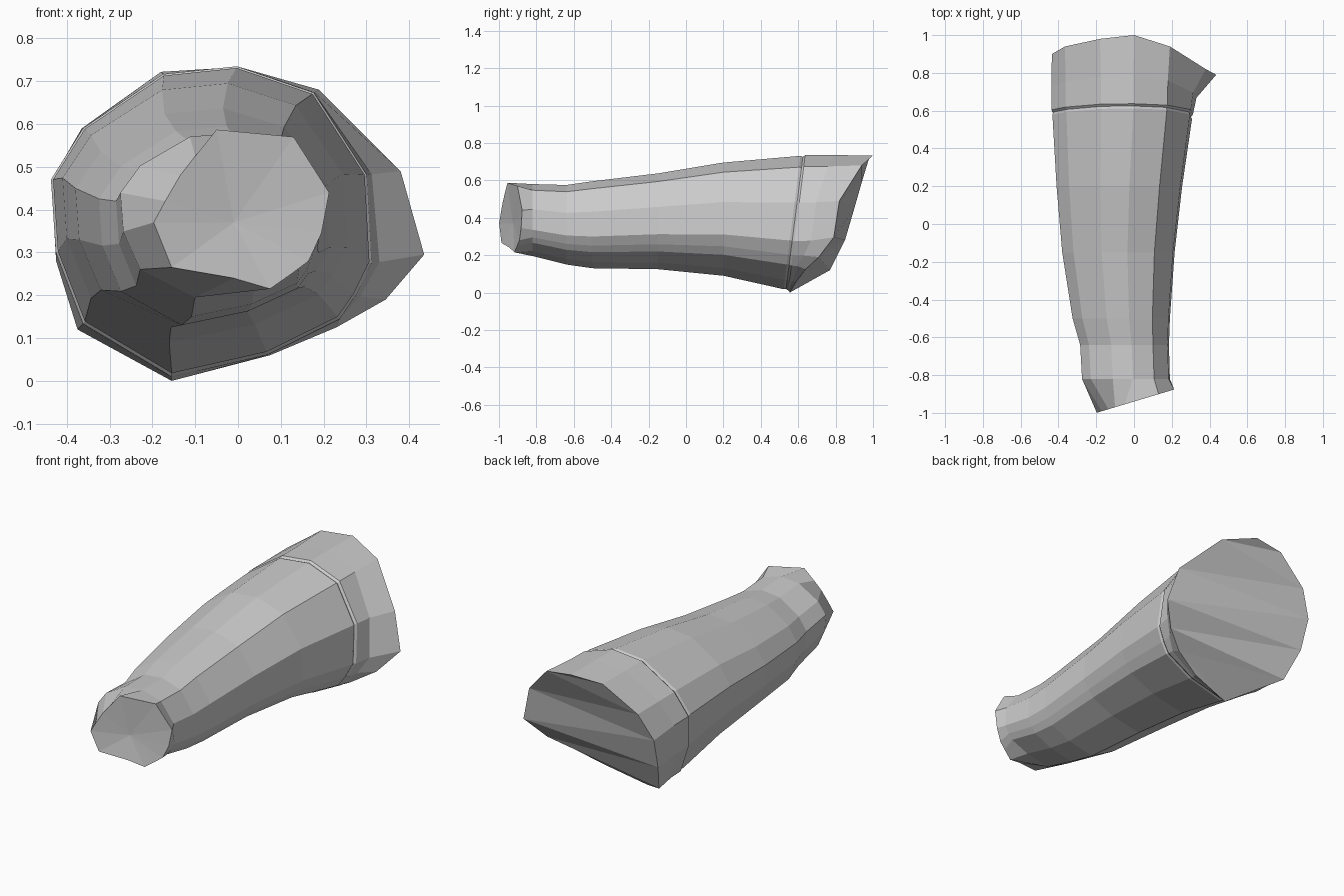
import bpy, bmesh
from mathutils import Vector

if "Cube" in bpy.data.objects:
    bpy.data.objects.remove(bpy.data.objects["Cube"])

# Shared 13-sided cross-section (unit box), clockwise from the top seen from the front
PROFILE = [(.16, 1), (.64, .83), (.97, .3), (1, -.27), (.9, -.48), (.8, -.63),
           (.35, -.86), (-.25, -1), (-.8, -.66), (-.97, -.2), (-1, .27),
           (-.8, .6), (-.3, .95)]
N = len(PROFILE)


def ring(y, xl, xr, zb, zt, slant=0):
    """Fit the cross-section to a box at depth y, leaning by slant."""
    cx, hx, cz, hz = (xl + xr) / 2, (xr - xl) / 2, (zb + zt) / 2, (zt - zb) / 2
    return [Vector((cx + u * hx, y + slant * v, cz + v * hz)) for u, v in PROFILE]


def loft(name, rings, front_centre=None, back_cap=False):
    bm = bmesh.new()
    vs = [[bm.verts.new(p) for p in r] for r in rings]
    for a, b in zip(vs, vs[1:]):
        for k in range(N):
            j = (k + 1) % N
            bm.faces.new((a[k], a[j], b[j], b[k]))
    if front_centre:
        c = bm.verts.new(front_centre)
        for k in range(N):
            bm.faces.new((c, vs[0][(k + 1) % N], vs[0][k]))
    if back_cap:
        # crosswise strips zigzagging from the top to the low corner
        r = vs[-1]
        lo, hi = 0, N - 1
        bm.faces.new((r[0], r[1], r[hi]))
        lo = 1
        while hi - lo > 1:
            bm.faces.new((r[lo], r[hi - 1], r[hi]))
            hi -= 1
            if hi - lo > 1:
                bm.faces.new((r[lo], r[lo + 1], r[hi]))
                lo += 1
    me = bpy.data.meshes.new(name)
    bm.to_mesh(me)
    bm.free()
    ob = bpy.data.objects.new(name, me)
    bpy.context.collection.objects.link(ob)
    return ob


# Narrow end: an angled, slightly dished polygon
end_xz = [(-.05, .587), (.13, .57), (.213, .44), (.195, .345), (.165, .28),
          (.125, .25), (.075, .215), (-.01, .24), (-.155, .265), (-.197, .37),
          (-.17, .42), (-.135, .48), (-.1, .525)]
end_ring = [Vector((x, -.94 + .3 * x, z)) for x, z in end_xz]

# Tapered body
groove = ring(.58, -.428, .302, .02, .725, .045)
body = [end_ring,
        ring(-.82, -.275, .19, .195, .58),
        ring(-.64, -.285, .185, .15, .575),
        ring(-.50, -.325, .19, .13, .595),
        ring(-.15, -.38, .215, .125, .637),
        ring(.20, -.41, .255, .09, .695),
        ring(.567, -.432, .307, .018, .731, .045),
        groove]
loft("tapered_body", body, front_centre=(-.01, -.925, .37))

# Flared cuff with a slanted end closed by flat facets
rim = [Vector(p) for p in (
    (0, 1, .733), (.19, .94, .68), (.38, .82, .49), (.435, .79, .295),
    (.345, .71, .19), (.23, .64, .125), (.075, .59, .06), (-.155, .555, 0),
    (-.375, .77, .12), (-.425, .85, .28), (-.435, .9, .45),
    (-.365, .94, .59), (-.18, .98, .722))]
lip = ring(.592, -.437, .312, .01, .735, .045)
mid = [Vector((a.x + .15 * (b.x - a.x), a.y + .42 * (b.y - a.y), a.z + .15 * (b.z - a.z)))
       for a, b in zip(lip, rim)]
loft("cuff", [groove, lip, mid, rim], back_cap=True)
